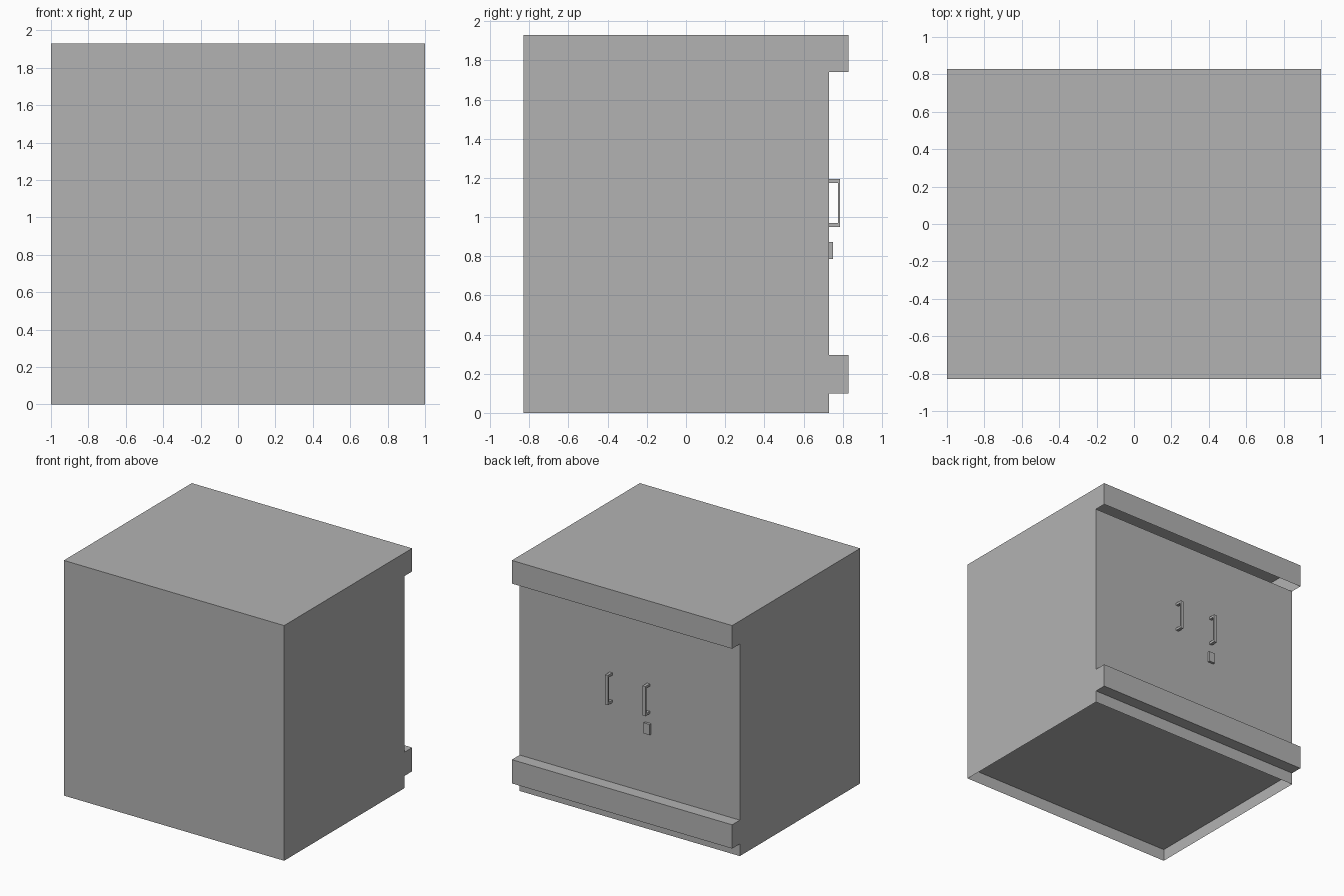
import bpy, bmesh

if "Cube" in bpy.data.objects:
    bpy.data.objects.remove(bpy.data.objects["Cube"])

grey = bpy.data.materials.new("plain grey")
grey.diffuse_color = (0.45, 0.45, 0.45, 1)
grey.use_nodes = True
grey.node_tree.nodes["Principled BSDF"].inputs["Base Color"].default_value = grey.diffuse_color


def finish(name, bm):
    mesh = bpy.data.meshes.new(name)
    bm.to_mesh(mesh)
    bm.free()
    mesh.materials.append(grey)
    obj = bpy.data.objects.new(name, mesh)
    bpy.context.collection.objects.link(obj)
    return obj


def box_into(bm, x, y, z):
    """Add a box spanning the (min, max) pairs x, y, z."""
    verts = bmesh.ops.create_cube(bm, size=1)["verts"]
    for v in verts:
        for i, (a, b) in enumerate((x, y, z)):
            v.co[i] = (a + b) / 2 + v.co[i] * (b - a)


# Cabinet shell: side profile (y, z) extruded across the width
FRONT, DOOR, LEDGE = -0.83, 0.73, 0.83
profile = [(FRONT, 0), (FRONT, 1.93), (LEDGE, 1.93), (LEDGE, 1.74),
           (DOOR, 1.74), (DOOR, 0.295), (LEDGE, 0.295), (LEDGE, 0.1),
           (DOOR, 0.1), (DOOR, 0)]
bm = bmesh.new()
side = bm.faces.new([bm.verts.new((-1, y, z)) for y, z in profile])
ext = bmesh.ops.extrude_face_region(bm, geom=[side], use_keep_orig=True)
for v in ext["geom"]:
    if isinstance(v, bmesh.types.BMVert):
        v.co.x = 1
bmesh.ops.recalc_face_normals(bm, faces=bm.faces[:])

# Leave the base and the underside of the top ledge open
open_faces = [f for f in bm.faces if f.normal.z < -0.9
              and (f.calc_center_median().z < 0.01 or f.calc_center_median().z > 1.7)]
bmesh.ops.delete(bm, geom=open_faces, context="FACES_ONLY")
finish("cabinet_shell", bm)

# Raised floor panel, facing down
bm = bmesh.new()
bm.faces.new([bm.verts.new((x, y, 0.1)) for x, y in
              ((-1, FRONT), (-1, DOOR), (1, DOOR), (1, FRONT))])
finish("floor_panel", bm)

# Pull handles: an upright bar on two short arms
for name, cx in (("left_handle", 0.17), ("right_handle", -0.17)):
    bm = bmesh.new()
    xs = (cx - 0.0125, cx + 0.0125)
    box_into(bm, xs, (0.775, 0.787), (0.95, 1.195))
    for z in (0.95, 1.175):
        box_into(bm, xs, (DOOR, 0.775), (z, z + 0.02))
    finish(name, bm)

# Lock plate below one handle
bm = bmesh.new()
box_into(bm, (-0.195, -0.14), (DOOR, 0.75), (0.785, 0.872))
finish("lock_plate", bm)
